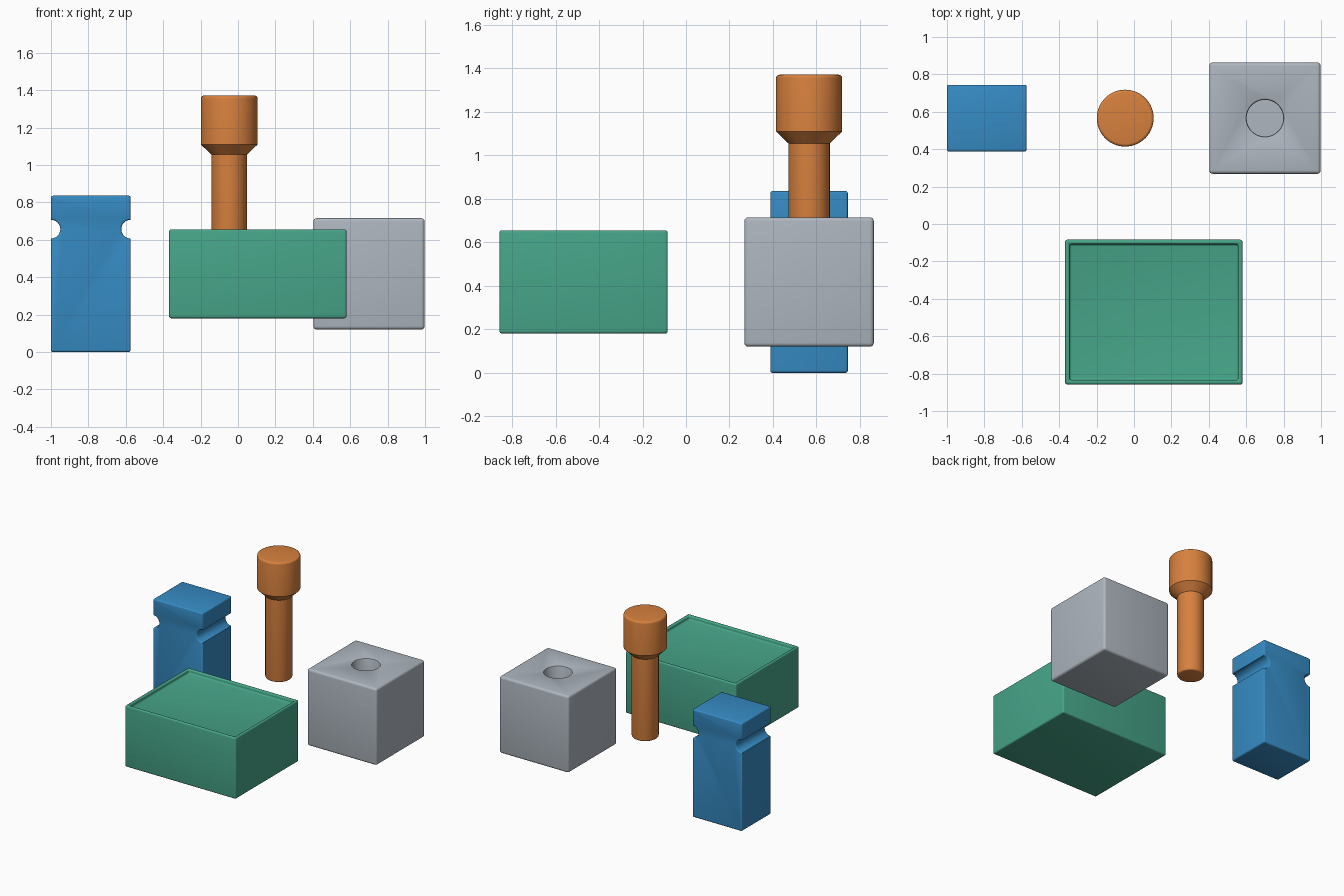
import bpy, bmesh, math
from mathutils import Matrix

if "Cube" in bpy.data.objects:
    bpy.data.objects.remove(bpy.data.objects["Cube"])


def srgb(r, g, b):
    f = lambda c: (c / 255 / 12.92) if c < 11 else ((c / 255 + 0.055) / 1.055) ** 2.4
    return (f(r), f(g), f(b), 1.0)


def material(name, rgb):
    m = bpy.data.materials.new(name)
    m.diffuse_color = srgb(*rgb)
    m.use_nodes = True
    m.node_tree.nodes["Principled BSDF"].inputs["Base Color"].default_value = m.diffuse_color
    return m


BLUE = material("blue", (54, 140, 197))
GREEN = material("green", (71, 165, 137))
ORANGE = material("orange", (216, 129, 62))
GRAY = material("gray", (174, 182, 191))

MID_Z = 0.418      # the parts share one middle height
BACK_Y = 0.566     # centre line of the back row


def finish(bm, name, mat):
    bmesh.ops.recalc_face_normals(bm, faces=bm.faces)
    me = bpy.data.meshes.new(name)
    bm.to_mesh(me)
    bm.free()
    me.materials.append(mat)
    ob = bpy.data.objects.new(name, me)
    bpy.context.collection.objects.link(ob)
    return ob


def smooth(ob):
    bpy.ops.object.select_all(action='DESELECT')
    ob.select_set(True)
    bpy.context.view_layer.objects.active = ob
    bpy.ops.object.shade_smooth_by_angle(angle=math.radians(35))


def box(size, centre):
    bm = bmesh.new()
    bmesh.ops.create_cube(bm, size=1, matrix=Matrix.Translation(centre)
                          @ Matrix.Diagonal((*size, 1)))
    return bm


def round_edges(bm, width, edges=None):
    bmesh.ops.bevel(bm, geom=edges or bm.edges[:], offset=width, segments=4,
                    profile=0.5, affect='EDGES', clamp_overlap=True)


def lathe(profile, x, y, steps=64):
    bm = bmesh.new()
    vs = [bm.verts.new((r, 0, z)) for r, z in profile]
    es = [bm.edges.new(p) for p in zip(vs, vs[1:])]
    bmesh.ops.spin(bm, geom=vs + es, cent=(0, 0, 0), axis=(0, 0, 1),
                   angle=2 * math.pi, steps=steps)
    bmesh.ops.remove_doubles(bm, verts=bm.verts, dist=1e-4)
    bmesh.ops.translate(bm, verts=bm.verts, vec=(x, y, 0))
    return bm


def arc(cx, cz, r, a0, a1, n):
    return [(cx + r * math.cos(math.radians(a0 + (a1 - a0) * i / n)),
             cz + r * math.sin(math.radians(a0 + (a1 - a0) * i / n)))
            for i in range(n + 1)]


# blue block with a round groove along each side
bx, half_w, half_d, top, notch_z, b = -0.787, 0.213, 0.178, 0.836, 0.657, 0.012
right = (arc(half_w - b, b, b, -90, 0, 4)
         + arc(half_w, notch_z, 0.05, 270, 90, 16)
         + arc(half_w - b, top - b, b, 0, 90, 4))
outline = right + [(-x, z) for x, z in reversed(right)]
bm = bmesh.new()
cap = bm.faces.new([bm.verts.new((bx + x, BACK_Y - half_d, z)) for x, z in outline])
ext = bmesh.ops.extrude_face_region(bm, geom=[cap], use_keep_orig=True)
bmesh.ops.translate(bm, vec=(0, 2 * half_d, 0),
                    verts=[v for v in ext["geom"] if isinstance(v, bmesh.types.BMVert)])
caps = [f for f in bm.faces if len(f.verts) > 4]
bmesh.ops.bevel(bm, geom=list({e for f in caps for e in f.edges}), offset=0.01,
                segments=3, profile=0.5, affect='EDGES', clamp_overlap=False)
smooth(finish(bm, "grooved_block", BLUE))

# orange peg: thin shaft, tapered collar, wide head
peg = ([(0, MID_Z)] + arc(0.083, MID_Z + 0.012, 0.012, -90, 0, 4)
       + [(0.095, 1.055), (0.152, 1.11)]
       + arc(0.136, 1.355, 0.016, 0, 90, 4) + [(0, 1.371)])
smooth(finish(lathe(peg, -0.047, BACK_Y), "peg", ORANGE))

# gray cube with a round hole in the top
size = 0.595
gx, gtop = 0.70, MID_Z + size / 2
bm = box((size,) * 3, (gx, BACK_Y, MID_Z))
round_edges(bm, 0.018)
cube = finish(bm, "socket_cube", GRAY)
hole = [(0, gtop - 0.3), (0.098, gtop - 0.3), (0.098, gtop - 0.01),
        (0.101, gtop - 0.003), (0.107, gtop), (0.107, gtop + 0.05), (0, gtop + 0.05)]
cutter = finish(lathe(hole, gx, BACK_Y), "hole_cutter", GRAY)
cutter.hide_render = True
mod = cube.modifiers.new("hole", 'BOOLEAN')
mod.operation, mod.solver, mod.object = 'DIFFERENCE', 'EXACT', cutter
bpy.context.view_layer.objects.active = cube
bpy.ops.object.modifier_apply(modifier=mod.name)
bpy.data.objects.remove(cutter)
smooth(cube)

# green tray: box with a shallow recess inside a narrow rim
bm = box((0.949, 0.774, 0.475), (0.106, -0.471, MID_Z))
lid = max(bm.faces, key=lambda f: f.calc_center_median().z)
bmesh.ops.inset_region(bm, faces=[lid], thickness=0.034)
ext = bmesh.ops.extrude_face_region(bm, geom=[lid])
bmesh.ops.translate(bm, vec=(0, 0, -0.032),
                    verts=[v for v in ext["geom"] if isinstance(v, bmesh.types.BMVert)])
if lid.is_valid:
    bmesh.ops.delete(bm, geom=[lid], context='FACES_ONLY')
bm.normal_update()
sharp = [e for e in bm.edges if len(e.link_faces) == 2 and e.calc_face_angle(0) > 0.5]
round_edges(bm, 0.013, sharp)
smooth(finish(bm, "tray", GREEN))
